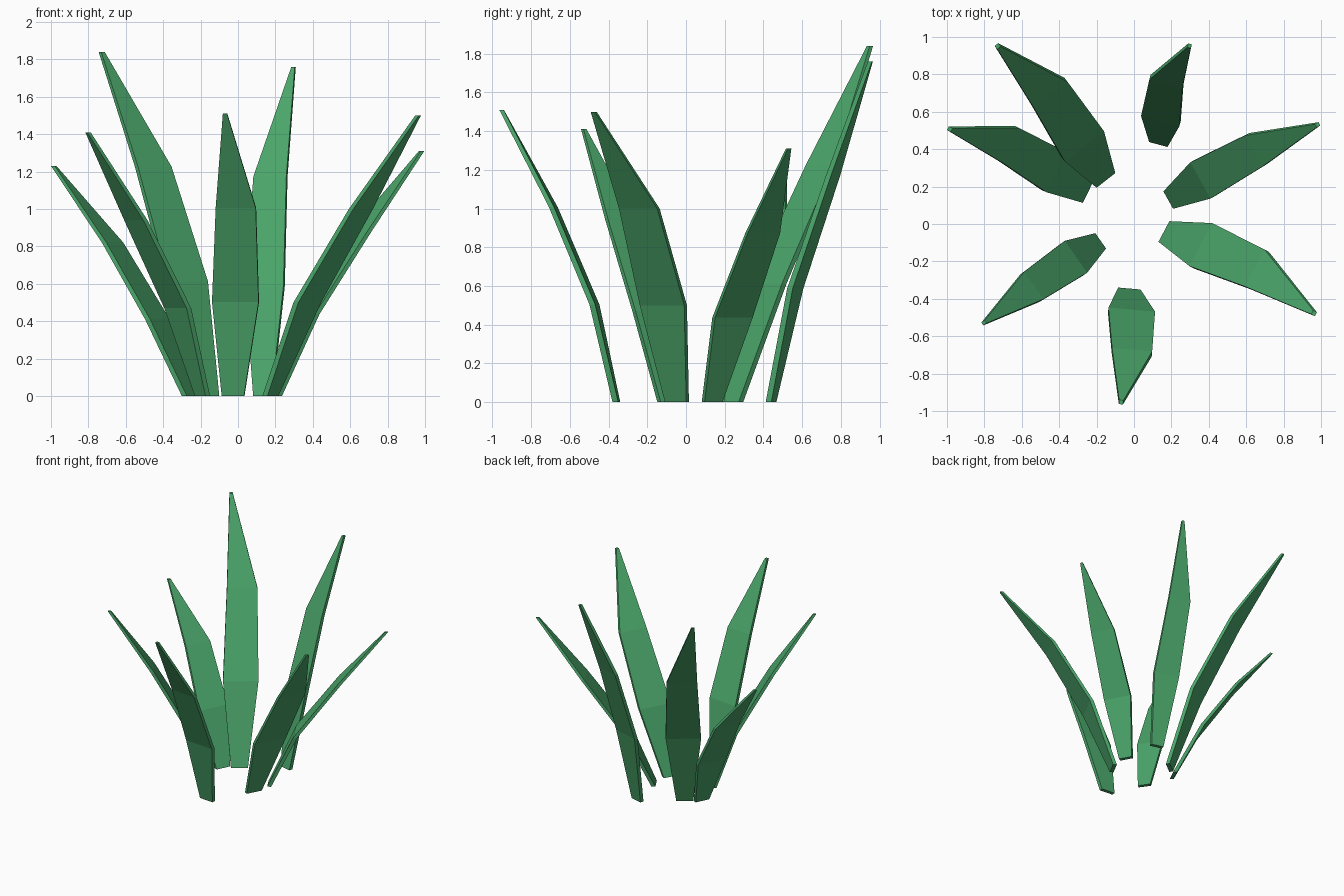
import bpy, bmesh, math
from mathutils import Vector

if "Cube" in bpy.data.objects:
    bpy.data.objects.remove(bpy.data.objects["Cube"])

green = bpy.data.materials.new("leaf green")
green.diffuse_color = (0.07, 0.38, 0.145, 1)
green.use_nodes = True
green.node_tree.nodes["Principled BSDF"].inputs["Base Color"].default_value = green.diffuse_color

# Width of a blade at four even heights, relative to its widest point
WIDTH = (0.48, 1.0, 0.86, 0.09)
THICK = (0.03, 0.03, 0.027, 0.022)


def blade(name, height, width, angle, path):
    """Thin tapering leaf; path is the centre of its inner face at four heights."""
    out = Vector((math.cos(math.radians(angle)), math.sin(math.radians(angle)), 0))
    side = Vector((-out.y, out.x, 0))
    bm = bmesh.new()
    rings = []
    for i, (x, y) in enumerate(path):
        c = Vector((x, y, height * i / 3))
        s, t = side * width * WIDTH[i] / 2, out * THICK[i]
        rings.append([bm.verts.new(p) for p in (c - s, c + s, c + s + t, c - s + t)])
    for a, b in zip(rings, rings[1:]):
        for k in range(4):
            n = (k + 1) % 4
            bm.faces.new((a[k], a[n], b[n], b[k]))
    bm.faces.new(rings[0])
    bm.faces.new(rings[-1])
    bmesh.ops.recalc_face_normals(bm, faces=bm.faces)
    mesh = bpy.data.meshes.new(name)
    bm.to_mesh(mesh)
    bm.free()
    mesh.materials.append(green)
    bpy.context.collection.objects.link(bpy.data.objects.new(name, mesh))


# Ring of seven leaves: height, width, outward angle, curve seen from above
blade("leaf_front", 1.51, 0.25, -95,
      [(-0.025, -0.345), (-0.012, -0.458), (-0.01, -0.672), (-0.068, -0.942)])
blade("leaf_front_right", 1.50, 0.26, -28,
      [(0.16, -0.04), (0.357, -0.11), (0.645, -0.235), (0.953, -0.472)])
blade("leaf_back_right", 1.31, 0.222, 29,
      [(0.183, 0.128), (0.355, 0.233), (0.64, 0.39), (0.972, 0.525)])
blade("leaf_back", 1.76, 0.212, 75,
      [(0.13, 0.425), (0.14, 0.55), (0.17, 0.748), (0.294, 0.942)])
blade("leaf_back_left", 1.84, 0.265, 128,
      [(-0.15, 0.233), (-0.265, 0.415), (-0.445, 0.69), (-0.722, 0.942)])
blade("leaf_left", 1.23, 0.24, 154,
      [(-0.248, 0.165), (-0.417, 0.278), (-0.658, 0.42), (-0.975, 0.502)])
blade("leaf_front_left", 1.41, 0.208, 215,
      [(-0.178, -0.09), (-0.31, -0.175), (-0.535, -0.328), (-0.793, -0.522)])
